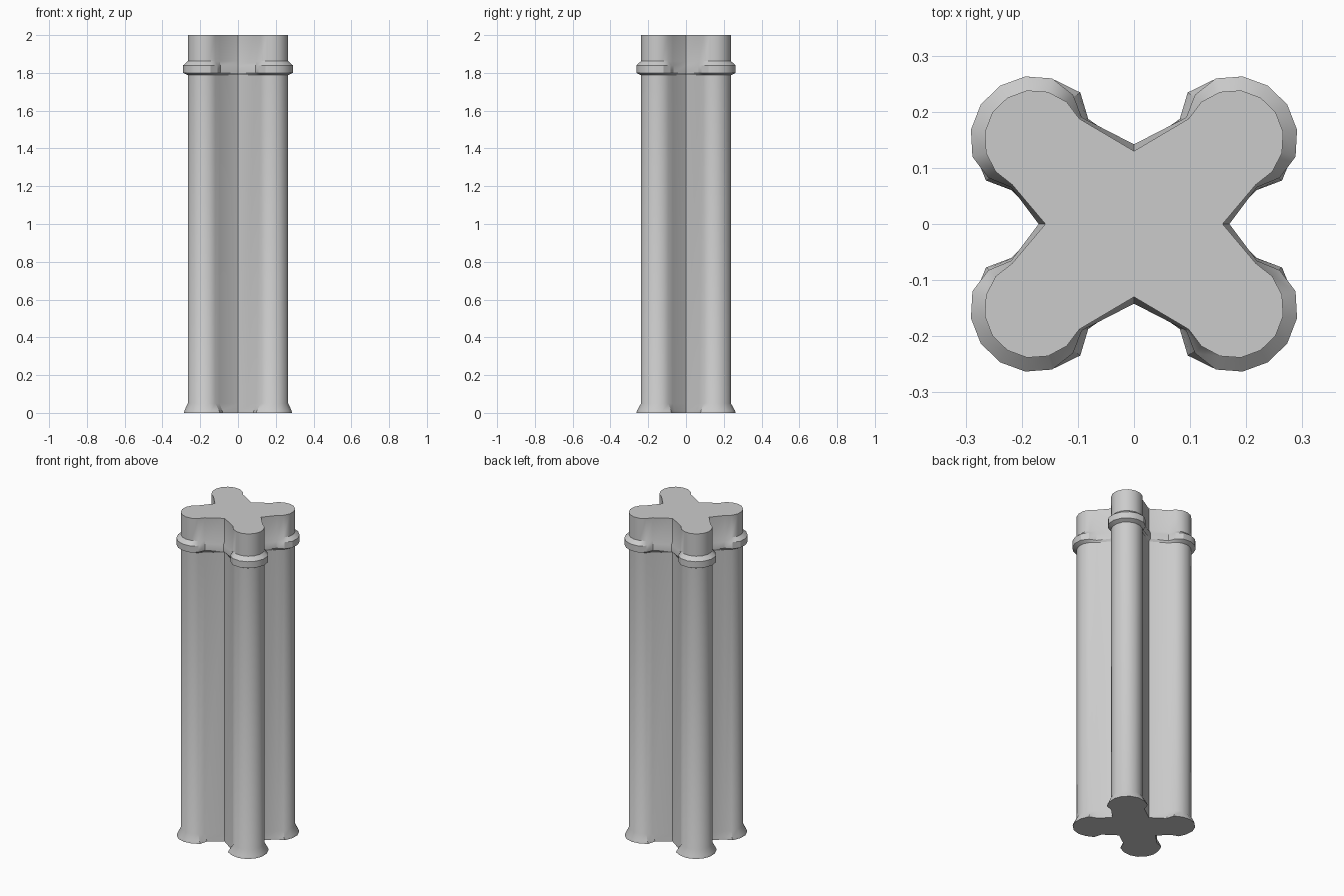
import bpy, bmesh
from math import radians, sin, cos

if "Cube" in bpy.data.objects:
    bpy.data.objects.remove(bpy.data.objects["Cube"])

SEG = 9              # sides on each lobe
CX, CY, R = 0.178, 0.150, 0.089


def ring(z, valley=0.0, full=0.0, second=0.0, end=0.0, dy=0.0, a0=-64, a1=155):
    """Four-lobed outline: lobe offset fades from full to end at the necks."""
    quarter = [(0.158 + valley, 0)]
    for i in range(SEG + 1):
        k = min(i, SEG - i)
        r = R + (end if k == 0 else second if k == 1 else full)
        t = radians(a0 + (a1 - a0) * i / SEG)
        quarter.append((CX + r * cos(t), CY + dy + r * sin(t)))
    quarter.append((0, 0.13 + valley))
    half = quarter + [(-x, y) for x, y in reversed(quarter[:-1])]
    outline = half + [(x, -y) for x, y in reversed(half[1:-1])]
    return [(x, y, z) for x, y in outline]


# flared foot, plain shaft, bevelled collar, plain top
rings = [
    ring(0.0, full=0.020, second=0.026, end=0.013, dy=0.004, a0=-67, a1=161),
    ring(0.012, full=0.018, second=0.022, end=0.011, dy=0.003, a0=-67, a1=160),
    ring(0.05),
    ring(1.788),
    ring(1.80, 0.012, 0.025, 0.017, 0.005),
    ring(1.84, 0.012, 0.025, 0.017, 0.005),
    ring(1.862),
    ring(2.0),
]

bm = bmesh.new()
loops = [[bm.verts.new(p) for p in r] for r in rings]
n = len(loops[0])
for lo, hi in zip(loops, loops[1:]):
    for i in range(n):
        j = (i + 1) % n
        bm.faces.new((lo[i], lo[j], hi[j], hi[i]))
bm.faces.new(list(reversed(loops[0])))
bm.faces.new(loops[-1])
bmesh.ops.recalc_face_normals(bm, faces=bm.faces)

mesh = bpy.data.meshes.new("clustered_column")
bm.to_mesh(mesh)
bm.free()
column = bpy.data.objects.new("clustered_column", mesh)
bpy.context.collection.objects.link(column)

bpy.context.view_layer.objects.active = column
column.select_set(True)
bpy.ops.object.shade_smooth_by_angle(angle=radians(30))
